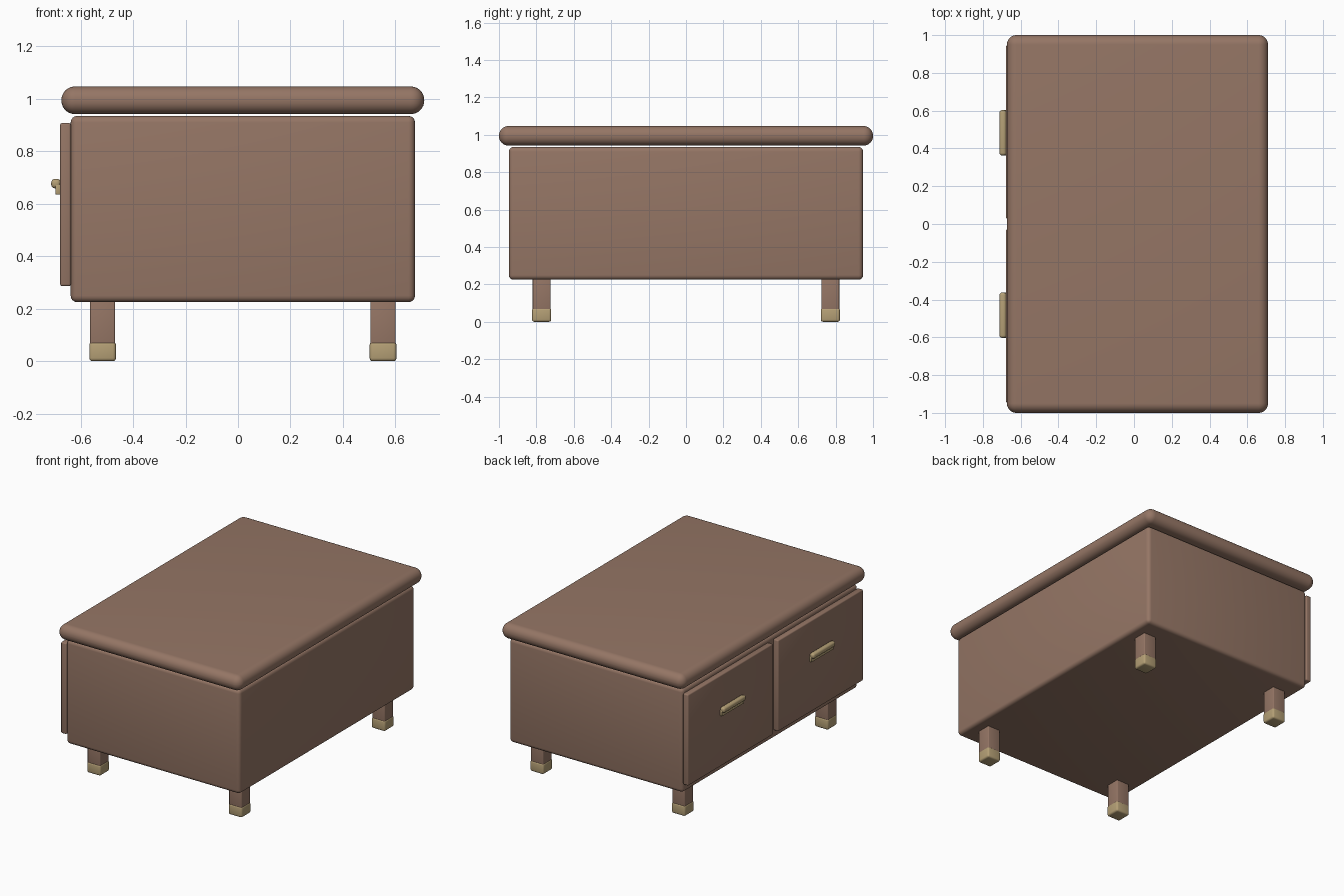
import bpy, math

if "Cube" in bpy.data.objects:
    bpy.data.objects.remove(bpy.data.objects["Cube"])

def material(name, col):
    m = bpy.data.materials.new(name)
    m.diffuse_color = (*col, 1)
    m.use_nodes = True
    m.node_tree.nodes["Principled BSDF"].inputs["Base Color"].default_value = m.diffuse_color
    return m

wood = material("wood", (0.30, 0.18, 0.13))
brass = material("brass", (0.46, 0.35, 0.18))

def box(name, x, y, z, mat, bevel, segments=4):
    """Rounded box from (min, max) ranges on each axis."""
    bpy.ops.mesh.primitive_cube_add(size=1, location=[(a + b) / 2 for a, b in (x, y, z)])
    o = bpy.context.object
    o.name = name
    o.scale = [b - a for a, b in (x, y, z)]
    bpy.ops.object.transform_apply(location=False, rotation=False, scale=True)
    o.data.materials.append(mat)
    mod = o.modifiers.new("bevel", 'BEVEL')
    mod.width = bevel
    mod.segments = segments
    bpy.ops.object.modifier_apply(modifier="bevel")
    bpy.ops.object.shade_smooth_by_angle(angle=math.radians(35))
    return o

# Table top with fully rounded rim, and body
box("table_top", (-0.673, 0.71), (-1, 1), (0.942, 1.047), wood, 0.051, 8)
box("cabinet_body", (-0.638, 0.675), (-0.947, 0.947), (0.225, 0.935), wood, 0.025)

for s, side in ((-1, "front"), (1, "back")):
    # Drawer fronts on the left side
    y = sorted((s * 0.028, s * 0.945))
    box(side + "_drawer", (-0.678, -0.637), y, (0.286, 0.908), wood, 0.008, 3)
    # Pull: rounded bar with a lip below it
    y = sorted((s * 0.363, s * 0.603))
    box(side + "_handle_bar", (-0.712, -0.676), y, (0.659, 0.695), brass, 0.014)
    box(side + "_handle_plate", (-0.696, -0.676), y, (0.635, 0.675), brass, 0.004, 2)
    # Legs with brass caps
    for cx, end in ((-0.516, "left"), (0.553, "right")):
        for part, h, z, mat, bv in (("leg", 0.048, (0.03, 0.24), wood, 0.006),
                                    ("foot_cap", 0.051, (0.0, 0.074), brass, 0.012)):
            cy = s * 0.772
            box(f"{side}_{end}_{part}", (cx - h, cx + h), (cy - h, cy + h), z, mat, bv, 3)
